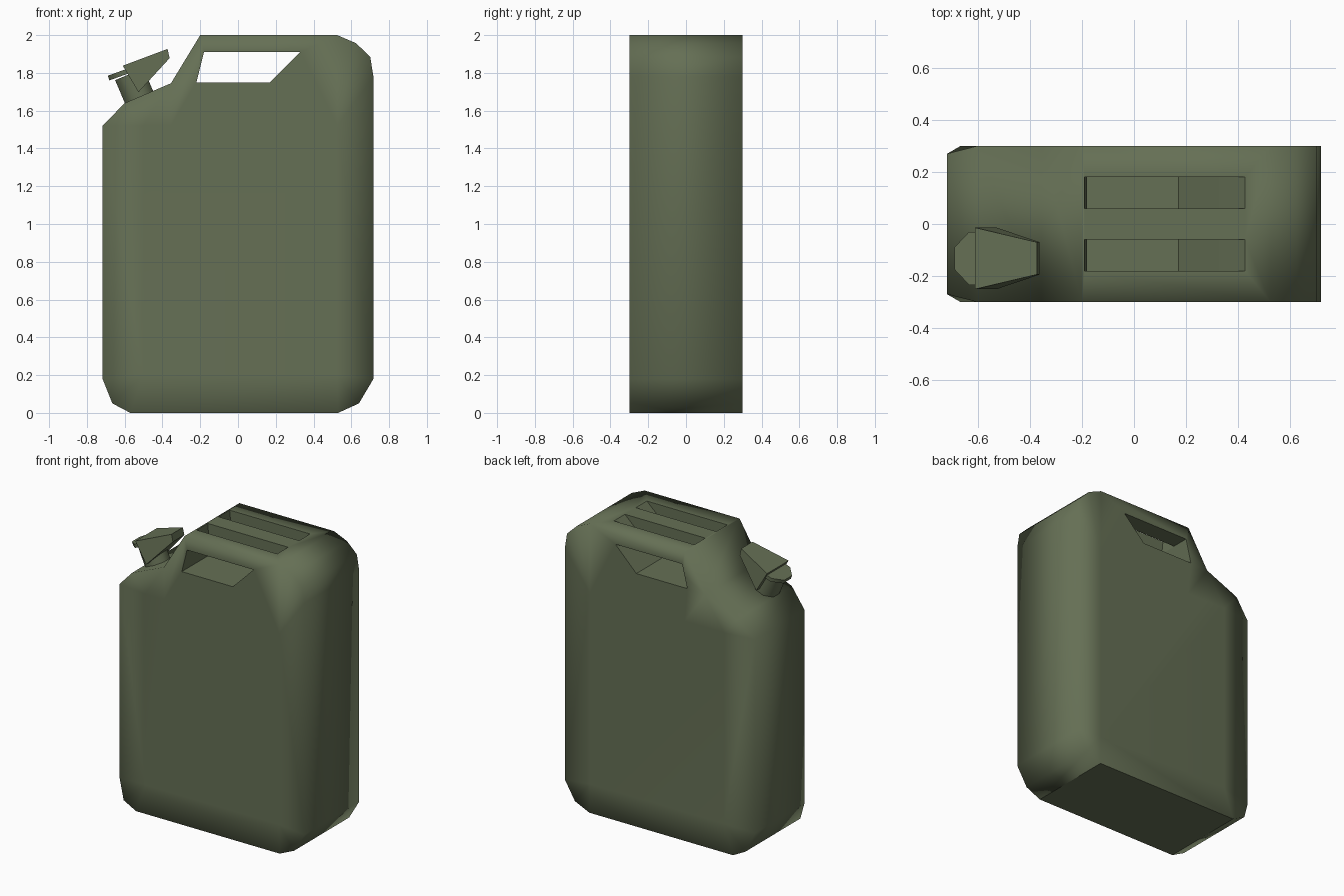
import bpy, bmesh, math
from mathutils import Vector, Matrix

if "Cube" in bpy.data.objects:
    bpy.data.objects.remove(bpy.data.objects["Cube"], do_unlink=True)

OLIVE = (0.13, 0.16, 0.09, 1.0)
olive = bpy.data.materials.new("olive_green")
olive.use_nodes = True
olive.diffuse_color = OLIVE
olive.node_tree.nodes["Principled BSDF"].inputs["Base Color"].default_value = OLIVE


def finish(bm, name):
    """Turn a bmesh into a linked object with consistent normals."""
    bmesh.ops.recalc_face_normals(bm, faces=bm.faces[:])
    mesh = bpy.data.meshes.new(name)
    bm.to_mesh(mesh)
    bm.free()
    mesh.materials.append(olive)
    obj = bpy.data.objects.new(name, mesh)
    bpy.context.collection.objects.link(obj)
    return obj


def prism(name, profile, y, widths):
    """Extrude an x-z profile along y, with a half width for each point."""
    bm = bmesh.new()
    rings = [[bm.verts.new((x, y + side * w, z)) for (x, z), w in zip(profile, widths)]
             for side in (-1, 1)]
    for ring in rings:
        bm.faces.new(ring)
    for i in range(len(profile)):
        j = (i + 1) % len(profile)
        bm.faces.new((rings[0][i], rings[0][j], rings[1][j], rings[1][i]))
    return finish(bm, name)


def octagon(name, start, axis, radius, length):
    """Eight-sided cylinder standing on start along axis."""
    bm = bmesh.new()
    bmesh.ops.create_cone(bm, cap_ends=True, segments=8, radius1=radius,
                          radius2=radius, depth=length)
    turn = axis.to_track_quat('Z', 'Y').to_matrix().to_4x4()
    bm.transform(Matrix.Translation(start + axis * length / 2) @ turn
                 @ Matrix.Rotation(math.pi / 8, 4, 'Z'))
    for f in bm.faces:
        f.smooth = len(f.verts) == 4
    return finish(bm, name)


# Can body: side outline, softly shaded, with a flat panel inside each broad face
OUTLINE = [(-0.57, 0), (0.53, 0), (0.64, 0.05), (0.717, 0.18), (0.717, 1.78),
           (0.70, 1.885), (0.625, 1.957), (0.525, 2), (-0.2, 2), (-0.355, 1.745),
           (-0.6, 1.64), (-0.717, 1.52), (-0.717, 0.18), (-0.665, 0.05)]
HALF = 0.3


def build_body():
    bm = bmesh.new()
    n = len(OUTLINE)
    rims = []
    for side in (-1, 1):
        rim, panel = [], {}
        for x, z in OUTLINE:
            width = 0.27 if x < -0.7 else HALF
            rim.append(bm.verts.new((x, side * width, z)))
            key = (min(max(x, -0.5), 0.525), min(max(z, 0.2), 1.52))
            if key not in panel:
                panel[key] = bm.verts.new((key[0], side * HALF, key[1]))
        keys = [(min(max(x, -0.5), 0.525), min(max(z, 0.2), 1.52)) for x, z in OUTLINE]
        inner = [panel[k] for k in keys]
        for i in range(n):
            j = (i + 1) % n
            bm.faces.new(dict.fromkeys((rim[i], rim[j], inner[j], inner[i])))
        bm.faces.new(list(panel.values()))
        rims.append(rim)
    for i in range(n):
        j = (i + 1) % n
        bm.faces.new((rims[0][i], rims[0][j], rims[1][j], rims[1][i]))
    for f in bm.faces:
        f.smooth = f.calc_center_median().z > 0.001
    return finish(bm, "can_body")


body = build_body()

# Hand opening through the width, and two slots that leave three handle bars
HAND = [(-0.22, 1.75), (0.17, 1.75), (0.33, 1.91), (-0.18, 1.91)]
SLOT = [(-0.178, 1.88), (0.29, 1.88), (0.33, 1.912), (0.48, 2.05), (-0.195, 2.05)]
cutters = [prism("hand_cutter", HAND, 0, [0.5] * len(HAND))]
cutters += [prism("slot_cutter", SLOT, y, [0.06] * len(SLOT)) for y in (-0.12, 0.12)]
for cutter in cutters:
    cutter.hide_render = True
    cut = body.modifiers.new("cut", 'BOOLEAN')
    cut.operation = 'DIFFERENCE'
    cut.solver = 'EXACT'
    cut.object = cutter
bpy.context.view_layer.update()
cut_mesh = bpy.data.meshes.new_from_object(
    body.evaluated_get(bpy.context.evaluated_depsgraph_get()))
body.modifiers.clear()
body.data = cut_mesh
for cutter in cutters:
    bpy.data.objects.remove(cutter, do_unlink=True)

# Spout neck, collar and locking lever on the sloping shoulder
SPOUT_Y = -0.132
lean = Vector((-0.39, 0, 0.92)).normalized()
octagon("spout_neck", Vector((-0.517, SPOUT_Y, 1.655)), lean, 0.088, 0.15)
octagon("spout_collar", Vector((-0.585, SPOUT_Y, 1.795)),
        Vector((-0.34, 0, 0.94)).normalized(), 0.11, 0.026)
prism("cap_lever", [(-0.61, 1.838), (-0.527, 1.698), (-0.362, 1.878), (-0.373, 1.927)],
      SPOUT_Y, [0.118, 0.118, 0.062, 0.062])
